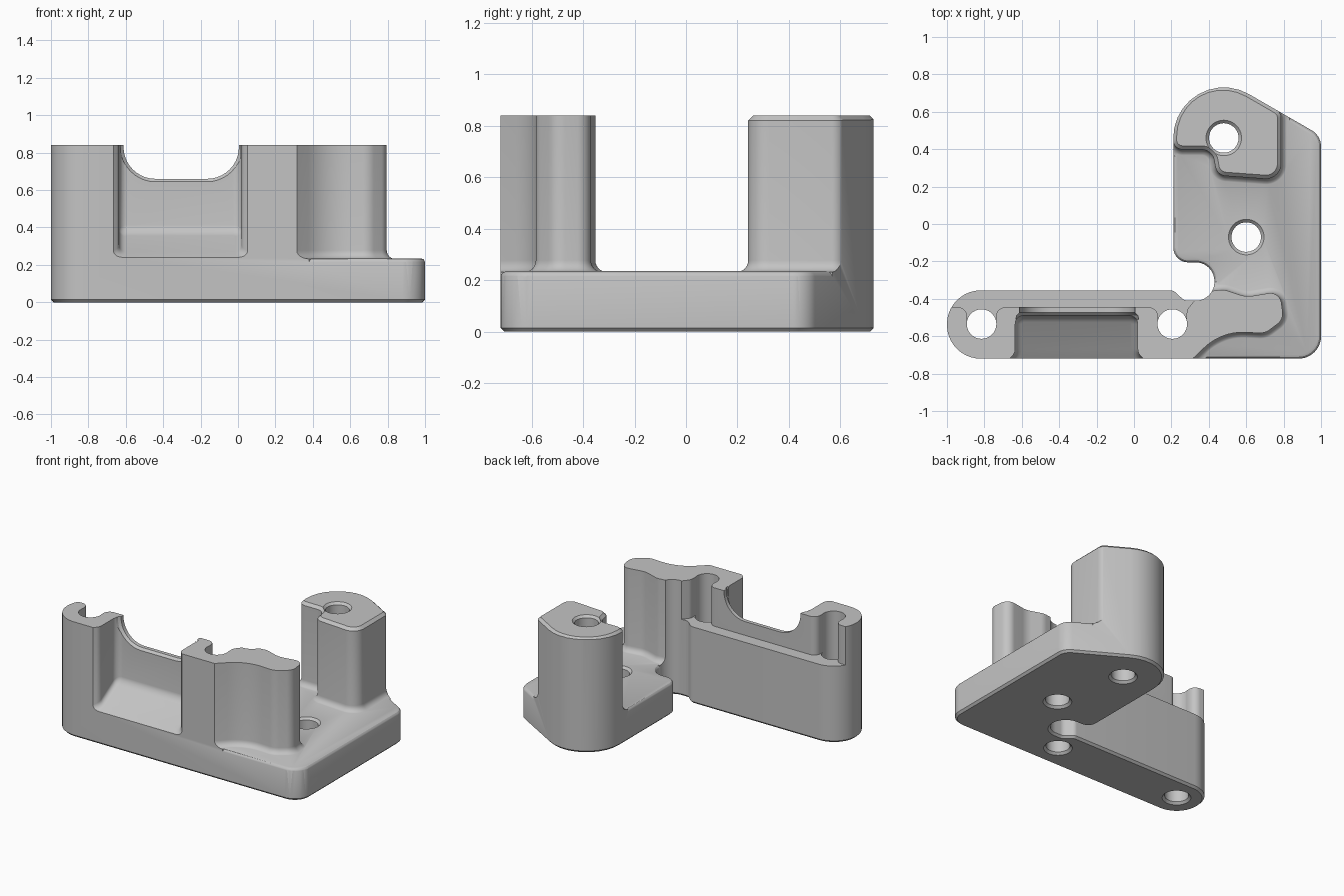
import bpy, bmesh
from math import sin, cos, tan, pi, radians
from mathutils import Vector

if "Cube" in bpy.data.objects:
    bpy.data.objects.remove(bpy.data.objects["Cube"])

TOP, PLATE, LEDGE = 0.84, 0.235, 0.56


def rounded(corners, steps=10):
    """Polygon from (x, y, radius) corners, each corner turned into an arc."""
    out = []
    for i, (x, y, r) in enumerate(corners):
        p = Vector((x, y))
        a = (Vector(corners[i - 1][:2]) - p).normalized()
        b = (Vector(corners[(i + 1) % len(corners)][:2]) - p).normalized()
        if r == 0:
            out.append(p)
            continue
        half = a.angle(b) / 2
        centre = p + (a + b).normalized() * (r / sin(half))
        start = p + a * (r / tan(half)) - centre
        end = p + b * (r / tan(half)) - centre
        sweep = pi - 2 * half
        for k in range(steps + 1):
            t = k / steps
            out.append(centre + (start * sin((1 - t) * sweep) + end * sin(t * sweep)) / sin(sweep))
    return out


def circle(x, y, r, n=40):
    return [Vector((x + r * cos(2 * pi * k / n), y + r * sin(2 * pi * k / n))) for k in range(n)]


def offset(poly, d):
    """Move a counter-clockwise outline outward by d."""
    out = []
    for i, p in enumerate(poly):
        e1 = (p - poly[i - 1]).normalized()
        e2 = (poly[(i + 1) % len(poly)] - p).normalized()
        n1, n2 = Vector((e1.y, -e1.x)), Vector((e2.y, -e2.x))
        out.append(p + (n1 + n2) * (d / (1 + n1.dot(n2))))
    return out


def loft(name, poly, levels, place=lambda x, y, z: (x, y, z)):
    """Solid through copies of an outline at (height, offset) levels."""
    bm = bmesh.new()
    rings = [[bm.verts.new(place(p.x, p.y, z)) for p in offset(poly, d)] for z, d in levels]
    n = len(poly)
    for low, high in zip(rings, rings[1:]):
        for i in range(n):
            j = (i + 1) % n
            bm.faces.new((low[i], low[j], high[j], high[i]))
    bm.faces.new(rings[0][::-1])
    bm.faces.new(rings[-1])
    bm.normal_update()
    if bm.calc_volume(signed=True) < 0:
        bmesh.ops.reverse_faces(bm, faces=bm.faces)
    mesh = bpy.data.meshes.new(name)
    bm.to_mesh(mesh)
    bm.free()
    ob = bpy.data.objects.new(name, mesh)
    bpy.context.collection.objects.link(ob)
    return ob


def volume(mesh):
    bm = bmesh.new()
    bm.from_mesh(mesh)
    v = bm.calc_volume(signed=True)
    bm.free()
    return v


def cut(target, cutter):
    """Subtract the cutter with the first solver giving a plausible volume."""
    before, limit = volume(target.data), volume(cutter.data)
    for solver in ('MANIFOLD', 'EXACT', 'FLOAT'):
        mod = target.modifiers.new("cut", 'BOOLEAN')
        mod.operation, mod.solver, mod.object = 'DIFFERENCE', solver, cutter
        graph = bpy.context.evaluated_depsgraph_get()
        result = bpy.data.meshes.new_from_object(target.evaluated_get(graph))
        target.modifiers.remove(mod)
        removed = before - volume(result)
        if 1e-5 < removed < min(limit * 1.01, before * 0.8):
            target.data = result
            break
    bpy.data.objects.remove(cutter)


# Whole footprint, full height, with a chamfered underside
footprint = rounded([
    (-1, -0.72, 0.18), (1, -0.72, 0.12), (1, 0.472, 0.1), (0.21, 0.928, 0.27),
    (0.21, -0.205, 0.08), (0.43, -0.205, 0.1), (0.43, -0.41, 0.1),
    (0.27, -0.41, 0.05), (0.21, -0.355, 0.04), (-1, -0.355, 0.18)])
body = loft("bracket_body", footprint, [(0, -0.015), (0.015, 0), (TOP, 0)])

# Space above the plate, leaving the wall, the tower and a rounded plate edge
wall = rounded([
    (-1.1, -0.8, 0), (0.23, -0.8, 0), (0.47, -0.572, 0.3), (0.70, -0.585, 0.09),
    (0.80, -0.51, 0.07), (0.78, -0.36, 0.06), (0.60, -0.39, 0.15),
    (0.48, -0.35, 0.1), (0.40, -0.36, 0), (0.36, -0.3, 0), (-1.1, -0.3, 0)])
tower = rounded([
    (0.785, 0.596, 0.05), (0.21, 0.928, 0.265), (0.21, 0.40, 0.05),
    (0.42, 0.40, 0.07), (0.445, 0.262, 0.06), (0.785, 0.237, 0.08)])
R = 0.045
flare = [(0.15, R)] + [(PLATE - 0.003 + R * (1 - cos(a)), R * (1 - sin(a)))
                       for a in [k * pi / 12 for k in range(7)]]
clearance = loft("clearance", rounded([(-2, -2, 0), (2, -2, 0), (2, 2, 0), (-2, 2, 0)]),
                 [(0.2, 0), (1, 0)])
cut(clearance, loft("wall", wall, flare + [(1.1, 0)]))
proud = 0.002
cut(clearance, loft("tower", tower, [(z, d + proud) for z, d in flare]
                    + [(TOP - 0.02, proud), (TOP + 0.01, proud - 0.03)]))
cut(clearance, loft("plate_top", footprint, [
    (0.1, 0.02), (0.213, 0.001), (0.223, -0.003), (0.231, -0.01), (PLATE, -0.022)]))
cut(body, clearance)

# Low ledge along the back, opening into the two wall holes
ledge = rounded([
    (-1.2, -0.3, 0), (-1.2, -0.445, 0), (-0.892, -0.445, 0.05), (-0.892, -0.54, 0),
    (-0.738, -0.54, 0), (-0.738, -0.445, 0.05), (0.128, -0.445, 0.05),
    (0.128, -0.54, 0), (0.282, -0.54, 0), (0.282, -0.46, 0.05),
    (0.33, -0.40, 0.02), (0.33, -0.3, 0)])
cut(body, loft("ledge_space", ledge, [(LEDGE, 0), (1, 0)]))

# Front pocket with a sloping, filleted floor
pocket = rounded([
    (-0.75, -0.8, 0), (0.135, -0.8, 0), (0.02, -0.69, 0.05), (0.02, -0.49, 0.045),
    (-0.635, -0.49, 0.045), (-0.635, -0.69, 0.05)])
F = 0.035
floor = [(0.24 + F * (1 - cos(a)), -F * (1 - sin(a))) for a in [k * pi / 10 for k in range(6)]]
cut(body, loft("pocket", pocket, floor + [(1.1, 0)],
               lambda x, y, z: (x, y, z + (y + 0.72) * 0.6)))

# Scooped window in the thin wall behind the pocket
scoop = rounded([(-0.612, 0.66, 0.17), (0.005, 0.66, 0.17), (0.005, 1, 0), (-0.612, 1, 0)])
cut(body, loft("scoop", scoop, [(-0.51, 0.02), (-0.488, 0.015), (-0.473, 0), (-0.4, 0)],
               lambda x, y, z: (x, z, y)))

# Through holes, countersunk below and, where open, above
for x, y, top, sink in [(-0.815, -0.535, TOP, 0), (0.205, -0.535, TOP, 0),
                        (0.48, 0.46, TOP, 0.016), (0.60, -0.07, PLATE, 0.016)]:
    levels = [(-0.02, 0.036), (0.016, 0), (top - sink, 0), (top + 0.03, sink and sink + 0.03)]
    cut(body, loft("hole", circle(x, y, 0.079), levels))

# Plain grey finish
grey = bpy.data.materials.new("plain_grey")
grey.use_nodes = True
colour = (0.55, 0.55, 0.55, 1)
grey.diffuse_color = colour
grey.node_tree.nodes["Principled BSDF"].inputs["Base Color"].default_value = colour
body.data.materials.clear()
body.data.materials.append(grey)
for face in body.data.polygons:
    face.material_index = 0

bpy.ops.object.select_all(action='DESELECT')
body.select_set(True)
bpy.context.view_layer.objects.active = body
bpy.ops.object.shade_smooth_by_angle(angle=radians(30))
